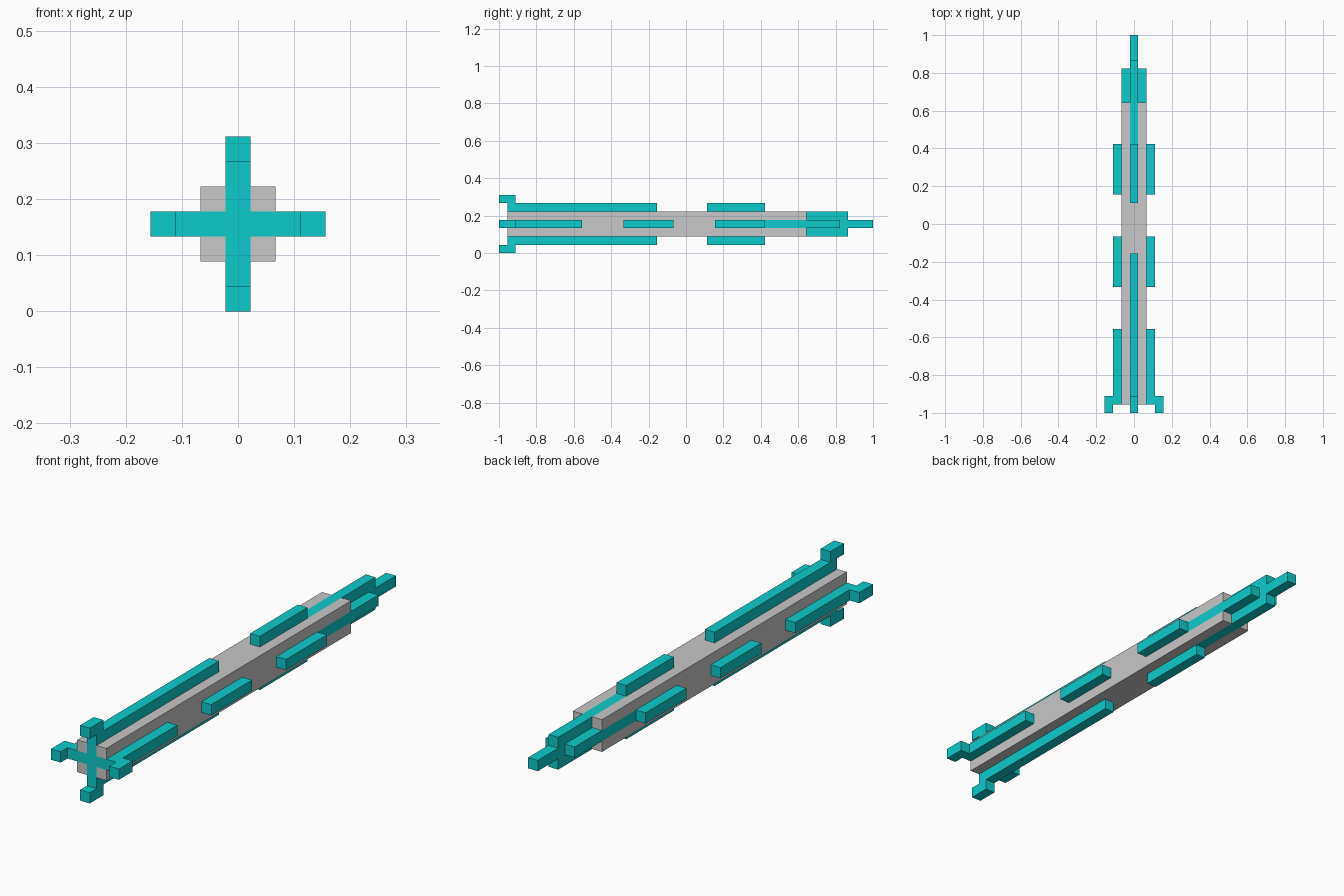
import bpy

cube = bpy.data.objects.get("Cube")
if cube:
    bpy.data.objects.remove(cube, do_unlink=True)

U = 2 / 45              # one block
MID_Y, MID_Z = 22.5, 3.5  # block coordinates of the origin and the long axis


def material(name, color):
    m = bpy.data.materials.new(name)
    m.use_nodes = True
    m.diffuse_color = color
    m.node_tree.nodes["Principled BSDF"].inputs["Base Color"].default_value = color
    return m


GREY = material("light_grey", (0.58, 0.58, 0.58, 1))
CYAN = material("cyan", (0.004, 0.6, 0.6, 1))


def prism(name, outline, y0, y1, mat):
    """Extrude a counter-clockwise (x, z) outline along y, all in blocks."""
    n = len(outline)
    verts = [(x * U, (y - MID_Y) * U, (z + MID_Z) * U)
             for y in (y0, y1) for x, z in outline]
    faces = [tuple(range(n)), tuple(reversed(range(n, 2 * n)))]
    faces += [(i, i + n, (i + 1) % n + n, (i + 1) % n) for i in range(n)]
    mesh = bpy.data.meshes.new(name)
    mesh.from_pydata(verts, [], faces)
    mesh.materials.append(mat)
    obj = bpy.data.objects.new(name, mesh)
    bpy.context.collection.objects.link(obj)


def rect(x0, x1, z0, z1):
    return [(x0, z0), (x1, z0), (x1, z1), (x0, z1)]


def turn(outline, quarter):
    for _ in range(quarter):
        outline = [(-z, x) for x, z in outline]
    return outline


# Plus-shaped section, made from one arm turned four times
arm = [(0.5, -0.5), (1.5, -0.5), (1.5, 0.5)]
PLUS = [p for q in range(4) for p in turn(arm, q)]

# Central shaft: coloured front cross, grey core, coloured rear inlay
prism("front_cross", PLUS, 1, 2, CYAN)
prism("core", PLUS, 2, 32, GREY)
prism("rear_inlay", PLUS, 32, 37, CYAN)

# Grey corner rails, then rear fins and tip
for q, corner in enumerate(("upper_left", "upper_right", "lower_right", "lower_left")):
    prism(f"rail_{corner}", turn(rect(0.5, 1.5, 0.5, 1.5), q), 1, 37, GREY)
prism("rear_fins", PLUS, 37, 41, CYAN)
prism("rear_vertical_fin", rect(-0.5, 0.5, -1.5, 1.5), 41, 42, CYAN)
prism("tail_tip", rect(-0.5, 0.5, -0.5, 0.5), 42, 45, CYAN)

# Raised strips and front prongs on each of the four sides
SIDE_STRIPS = [(1, 10), (15, 21), (26, 32)]
UPRIGHT_STRIPS = [(1, 19), (25, 32)]
for q, side in enumerate(("left", "top", "right", "bottom")):
    for i, (y0, y1) in enumerate(UPRIGHT_STRIPS if q % 2 else SIDE_STRIPS):
        prism(f"{side}_strip_{i + 1}", turn(rect(1.5, 2.5, -0.5, 0.5), q), y0, y1, CYAN)
    prism(f"{side}_prong", turn(rect(2.5, 3.5, -0.5, 0.5), q), 0, 2, CYAN)
